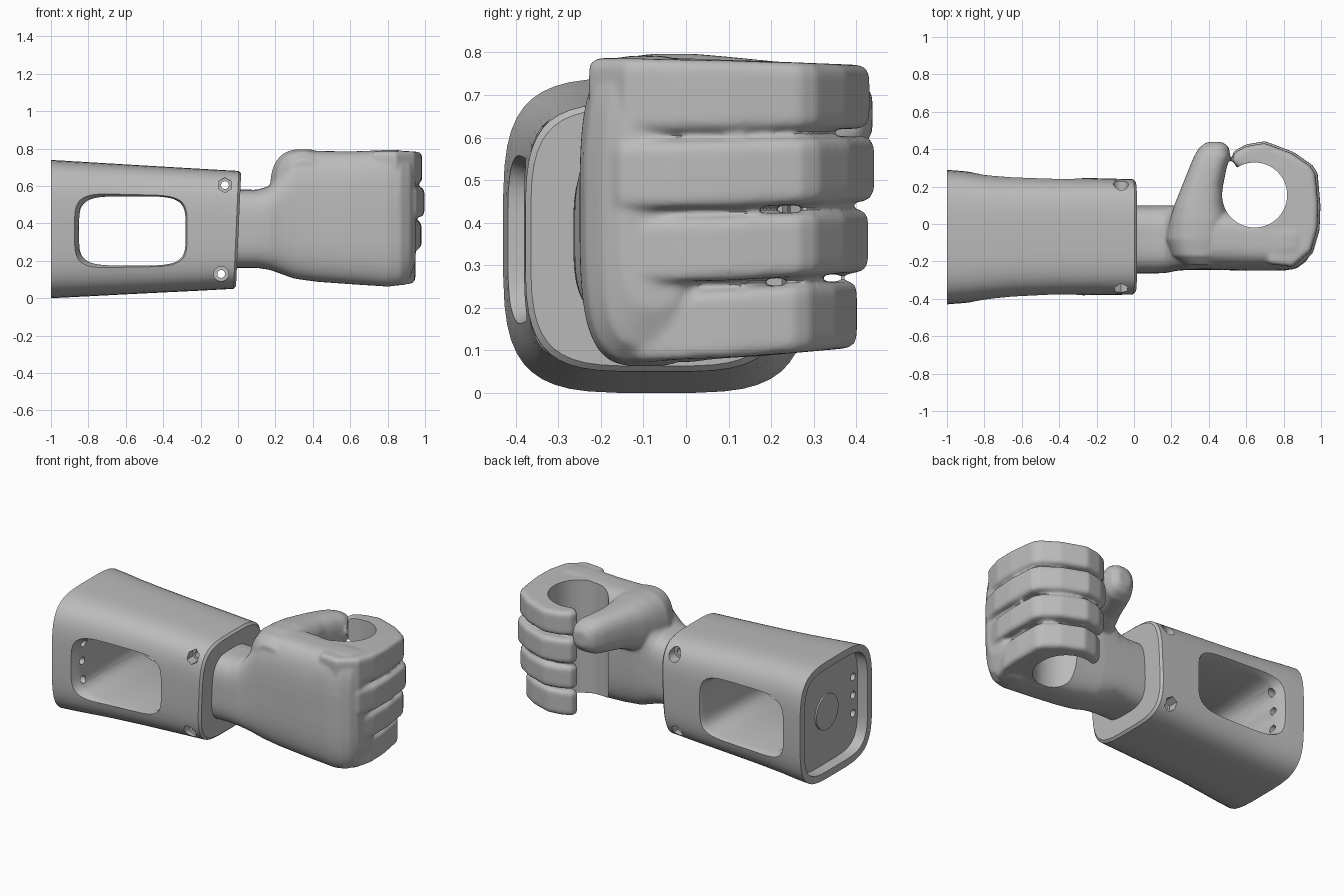
import bpy, bmesh
from math import sin, cos, pi, copysign
from mathutils import Vector, Matrix

if "Cube" in bpy.data.objects:
    bpy.data.objects.remove(bpy.data.objects["Cube"], do_unlink=True)

grey = bpy.data.materials.new("plain grey")
grey.use_nodes = True
GREY = (0.5, 0.5, 0.5, 1)
grey.diffuse_color = GREY
grey.node_tree.nodes["Principled BSDF"].inputs["Base Color"].default_value = GREY


def finish(name, bm):
    bmesh.ops.recalc_face_normals(bm, faces=bm.faces)
    mesh = bpy.data.meshes.new(name)
    bm.to_mesh(mesh)
    bm.free()
    mesh.materials.append(grey)
    obj = bpy.data.objects.new(name, mesh)
    bpy.context.collection.objects.link(obj)
    return obj


def select(*objs):
    bpy.ops.object.select_all(action='DESELECT')
    for o in objs:
        o.select_set(True)
    bpy.context.view_layer.objects.active = objs[0]


def loft(name, axis, sections, power, n=48):
    """Superellipse sections (position, a0, a1, b0, b1) skinned along x or y."""
    bm = bmesh.new()
    rings = []
    for pos, a0, a1, b0, b1 in sections:
        ring = []
        for i in range(n):
            t = 2 * pi * (i + 0.5) / n
            ca, sb = (copysign(abs(f) ** (2 / power), f) for f in (cos(t), sin(t)))
            a = (a0 + a1) / 2 + ca * (a1 - a0) / 2
            b = (b0 + b1) / 2 + sb * (b1 - b0) / 2
            ring.append(bm.verts.new((pos, a, b) if axis == 'x' else (a, pos, b)))
        rings.append(ring)
    for r, s in zip(rings, rings[1:]):
        for i in range(n):
            bm.faces.new((r[i], r[(i + 1) % n], s[(i + 1) % n], s[i]))
    bm.faces.new(rings[0])
    bm.faces.new(rings[-1])
    return finish(name, bm)


def rod(name, start, end, radius, sides=24):
    """Cylinder or prism between two points."""
    start, end = Vector(start), Vector(end)
    d = end - start
    bm = bmesh.new()
    turn = Matrix.Translation((start + end) / 2) @ d.to_track_quat('Z', 'Y').to_matrix().to_4x4()
    bmesh.ops.create_cone(bm, cap_ends=True, segments=sides, radius1=radius,
                          radius2=radius, depth=d.length, matrix=turn)
    return finish(name, bm)


def cut(obj, cutter):
    cutter.hide_render = True
    mod = obj.modifiers.new("cut", 'BOOLEAN')
    mod.operation = 'DIFFERENCE'
    mod.solver = 'EXACT'
    mod.object = cutter
    select(obj)
    bpy.ops.object.modifier_apply(modifier=mod.name)
    bpy.data.objects.remove(cutter, do_unlink=True)


def smooth(obj, angle):
    select(obj)
    bpy.ops.object.shade_smooth_by_angle(angle=angle)


# Forearm sleeve, flared towards the open end, with a slightly slanted front
forearm = loft("forearm_sleeve", 'x', [
    (-1, -.43, .29, 0, .74), (-.9, -.422, .282, .005, .734),
    (-.8, -.41, .268, .01, .728), (-.65, -.395, .257, .018, .719),
    (-.45, -.385, .25, .028, .707), (-.2, -.38, .245, .04, .692),
    (-.01, -.378, .24, .05, .681), (.003, -.365, .227, .063, .668)], 4)
for v in forearm.data.vertices:
    if v.co.x > -.5:
        v.co.x += .045 * (v.co.z - .365) * (v.co.x + .5) * 2

# Side window running through the sleeve, softly flared at both mouths
cut(forearm, loft("window_cutter", 'y', [
    (y, -.85 - f, -.28 + f, .175 - f, .545 + f) for y, f in
    ((-.5, .05), (-.405, .02), (-.38, .008), (-.35, 0),
     (.21, 0), (.235, .008), (.265, .02), (.36, .05))], 4.5))

# Recessed end plate with two columns of small holes
cut(forearm, loft("recess_cutter", 'x', [
    (-1.1, -.385, .245, .045, .695), (-.93, -.385, .245, .045, .695)], 4.5))
for y in (-.34, .2):
    for z in (.255, .37, .485):
        cut(forearm, rod("vent_cutter", (-1, y, z), (-.75, y, z), .023, 16))

# Bolt holes with hexagonal nut pockets on one side, round on the other
for x, z, hex_front in ((-.07, .605, True), (-.09, .13, False)):
    cut(forearm, rod("bolt_cutter", (x, -.6, z), (x, .5, z), .021))
    cut(forearm, rod("pocket_cutter", (x, -.6, z), (x, -.3, z), .04, 6 if hex_front else 24))
    cut(forearm, rod("pocket_cutter", (x, .16, z), (x, .5, z), .04, 24 if hex_front else 6))
smooth(forearm, .6)

end_disc = rod("end_disc", (-.94, -.07, .37), (-.915, -.07, .37), .11, 40)
smooth(end_disc, .6)

# Wrist and palm
palm = loft("fist", 'x', [
    (-.04, -.265, .1, .162, .582), (.1, -.265, .1, .162, .58),
    (.17, -.262, .1, .152, .6), (.23, -.25, .1, .13, .68),
    (.3, -.245, .1, .105, .78), (.42, -.245, .09, .088, .788),
    (.6, -.25, .08, .075, .785), (.8, -.25, .06, .062, .793),
    (.87, -.237, .05, .07, .792), (.92, -.2, .03, .11, .765),
    (.95, -.15, 0, .2, .7)], 3.4)

# Thumb reaching across towards the index finger
thumb = loft("thumb", 'y', [
    (-.22, .26, .46, .4, .74), (-.17, .2, .5, .34, .785),
    (-.08, .17, .52, .34, .797), (.02, .19, .51, .42, .797),
    (.1, .215, .485, .49, .79), (.2, .255, .475, .53, .78),
    (.3, .295, .495, .54, .77), (.36, .32, .515, .545, .76),
    (.41, .35, .508, .57, .74), (.438, .39, .475, .61, .7)], 2.6)

# Curled fingers: one C-shaped outline, sized per finger
OUTLINE = [(.72, -.22), (.85, -.235), (.95, -.15), (.985, -.03), (.99, .1), (.975, .27),
           (.95, .31), (.85, .38), (.7, .437), (.6, .42), (.535, .385), (.522, .34),
           (.56, .3), (.65, .31), (.76, .25), (.79, .15), (.74, .03), (.65, .02)]
GRIP = Vector((.645, .155))
# Dividing lines between fingers, as height and slope
LINES = [(.062, .09), (.246, .07), (.42, .05), (.602, .025), (.796, -.04)]
SCALES = (.88, .975, 1.02, .985)


def finger(name, low, high, scale):
    bm = bmesh.new()
    rings = []
    for (z, slope), gap in ((low, .009), (high, -.009)):
        ring = []
        for p in OUTLINE:
            q = GRIP + (Vector(p) - GRIP) * scale
            ring.append(bm.verts.new((q.x, q.y, z + gap + slope * max(q.y, 0))))
        rings.append(ring)
    n = len(OUTLINE)
    caps = [bm.faces.new(r) for r in rings]
    for i in range(n):
        bm.faces.new((rings[0][i], rings[0][(i + 1) % n], rings[1][(i + 1) % n], rings[1][i]))
    rims = [e for f in caps for e in f.edges]
    bmesh.ops.recalc_face_normals(bm, faces=bm.faces)
    bmesh.ops.bevel(bm, geom=rims, offset=.026, segments=3, profile=.5,
                    affect='EDGES', clamp_overlap=True)
    return finish(name, bm)


names = ("little_finger", "ring_finger", "middle_finger", "index_finger")
fingers = [finger(nm, LINES[i], LINES[i + 1], SCALES[i]) for i, nm in enumerate(names)]

# Fuse the hand into one soft skin, then bore the grip hole
select(palm, thumb, *fingers)
bpy.ops.object.join()
skin = palm.modifiers.new("skin", 'REMESH')
skin.mode = 'VOXEL'
skin.voxel_size = .009
soften = palm.modifiers.new("soften", 'SMOOTH')
soften.factor = .5
soften.iterations = 8
for mod_name in ("skin", "soften"):
    bpy.ops.object.modifier_apply(modifier=mod_name)
cut(palm, rod("grip_cutter", (*GRIP, -.2), (*GRIP, 1), .174, 64))
smooth(palm, .7)
